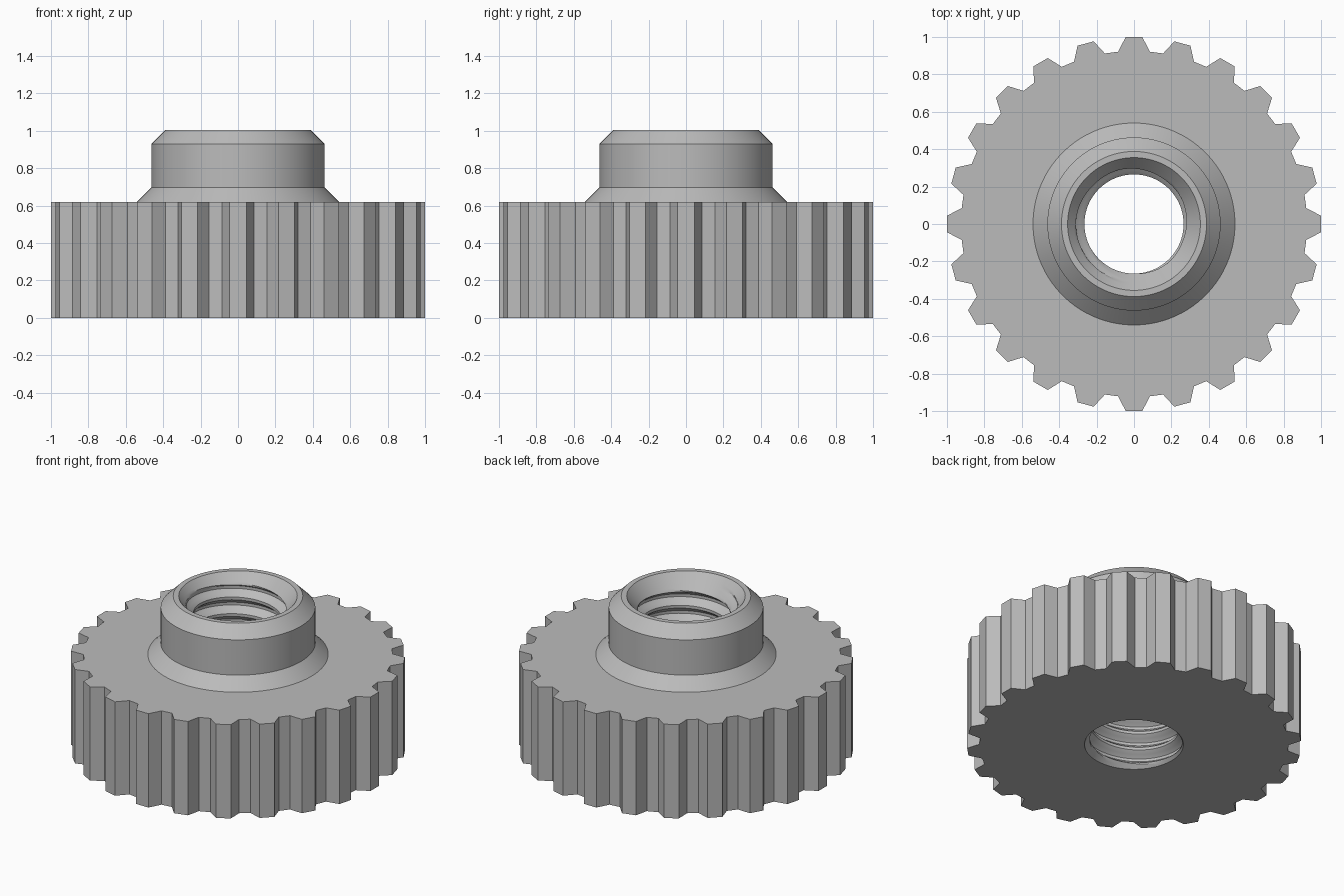
import bpy, bmesh, math

if "Cube" in bpy.data.objects:
    bpy.data.objects.remove(bpy.data.objects["Cube"], do_unlink=True)

TEETH = 24
COLS = TEETH * 4
BODY_TOP, HUB_TOP = 0.62, 1.005
HOLE_BOTTOM, HOLE_TOP = 0.296, 0.355
CREST, ROOT, PITCH, STEPS = 0.265, 0.31, 0.11, 12

metal = bpy.data.materials.new("grey metal")
metal.use_nodes = True
GREY = (0.5, 0.5, 0.5, 1)
metal.diffuse_color = GREY
metal.node_tree.nodes["Principled BSDF"].inputs["Base Color"].default_value = GREY


def polar(r, a, z):
    return (r * math.cos(a), r * math.sin(a), z)


def circle(r, z):
    return [polar(r, 2 * math.pi * (i - 0.5) / COLS, z) for i in range(COLS)]


def gear_outline(z):
    # tip pair then root pair for each tooth
    pts = []
    for t in range(TEETH):
        for r, deg in ((1.0, -2.55), (1.0, 2.55), (0.925, 5.3), (0.925, 9.7)):
            pts.append(polar(r, math.radians(t * 360 / TEETH + deg), z))
    return pts


def finish(name, bm):
    mesh = bpy.data.meshes.new(name)
    bm.to_mesh(mesh)
    bm.free()
    mesh.materials.append(metal)
    ob = bpy.data.objects.new(name, mesh)
    bpy.context.collection.objects.link(ob)
    bpy.ops.object.select_all(action="DESELECT")
    ob.select_set(True)
    bpy.context.view_layer.objects.active = ob
    bpy.ops.object.shade_smooth_by_angle(angle=math.radians(25))
    return ob


def loft(name, rings):
    bm = bmesh.new()
    rows = [[bm.verts.new(p) for p in ring] for ring in rings]
    for a, b in zip(rows, rows[1:]):
        for i in range(COLS):
            j = (i + 1) % COLS
            bm.faces.new((a[i], a[j], b[j], b[i]))
    return finish(name, bm)


# Toothed body, from the bottom hole round to the foot of the hub
loft("toothed_body", [circle(HOLE_BOTTOM, 0), gear_outline(0),
                      gear_outline(BODY_TOP), circle(0.54, BODY_TOP)])

# Hub with flared foot and bevelled rim
loft("hub", [circle(r, z) for r, z in (
    (0.54, BODY_TOP), (0.463, 0.697), (0.463, 0.93),
    (0.388, HUB_TOP), (HOLE_TOP, HUB_TOP))])


# Threaded bore: a helical grid, clipped by a countersink at each end
def bore_radius(phase, z):
    ramp = min(max((abs(phase - 0.5) - 0.1) / 0.3, 0), 1)
    r = CREST + (ROOT - CREST) * ramp
    r = max(r, HOLE_TOP - (HUB_TOP - z) * 0.85, HOLE_BOTTOM - z)
    return min(r, HOLE_BOTTOM + z)


bm = bmesh.new()
row_count = STEPS * (math.ceil(HUB_TOP / PITCH) + 2)
columns = []
for c in range(COLS):
    column = []
    for k in range(row_count):
        z = PITCH * (k / STEPS - 1 + c / COLS)
        z = min(max(z, 0), HUB_TOP)
        r = bore_radius((k % STEPS) / STEPS, z)
        column.append(bm.verts.new(polar(r, 2 * math.pi * (c - 0.5) / COLS, z)))
    columns.append(column)
for c in range(COLS):
    here, there = columns[c], columns[(c + 1) % COLS]
    shift = STEPS if c == COLS - 1 else 0
    for k in range(row_count - 1 - shift):
        bm.faces.new((here[k], here[k + 1], there[k + 1 + shift], there[k + shift]))
bmesh.ops.remove_doubles(bm, verts=bm.verts[:], dist=0.0001)
finish("threaded_bore", bm)
